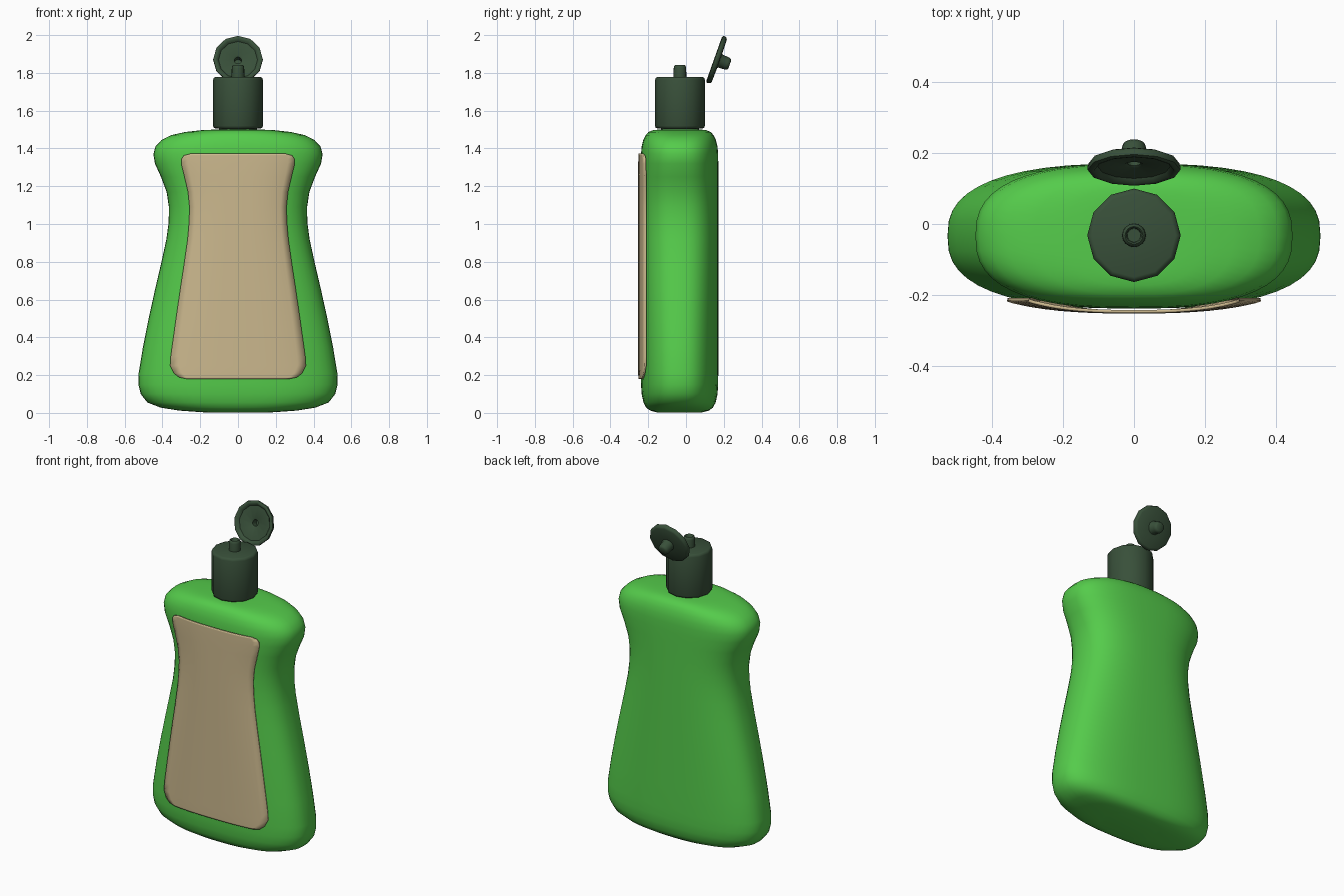
import bpy, bmesh, math
from mathutils import Matrix, Vector

if "Cube" in bpy.data.objects:
    bpy.data.objects.remove(bpy.data.objects["Cube"])


def material(name, rgb):
    m = bpy.data.materials.new(name)
    m.diffuse_color = (*rgb, 1)
    m.use_nodes = True
    m.node_tree.nodes["Principled BSDF"].inputs["Base Color"].default_value = m.diffuse_color
    return m


GREEN = material("bottle green", (0.09, 0.60, 0.07))
TAN = material("label tan", (0.60, 0.48, 0.27))
DARK = material("cap dark green", (0.04, 0.08, 0.042))
CY = -0.034      # depth centre of the bottle
POWER = 2.6      # squareness of the bottle cross-section


def finish(name, bm, mat, angle):
    bmesh.ops.recalc_face_normals(bm, faces=bm.faces[:])
    mesh = bpy.data.meshes.new(name)
    bm.to_mesh(mesh)
    bm.free()
    mesh.materials.append(mat)
    ob = bpy.data.objects.new(name, mesh)
    bpy.context.collection.objects.link(ob)
    bpy.context.view_layer.objects.active = ob
    ob.select_set(True)
    bpy.ops.object.shade_smooth_by_angle(angle=math.radians(angle))
    ob.select_set(False)
    return ob


def bridge(bm, a, b):
    n = len(a)
    for i in range(n):
        bm.faces.new((a[i], a[(i + 1) % n], b[(i + 1) % n], b[i]))


def revolve(name, profile, matrix, sides=12):
    """Closed solid from (radius, height) points, capped at both ends."""
    bm = bmesh.new()
    rings = [[bm.verts.new(matrix @ Vector((r * math.cos(t), r * math.sin(t), h)))
              for t in (2 * math.pi * i / sides for i in range(sides))]
             for r, h in profile]
    for a, b in zip(rings, rings[1:]):
        bridge(bm, a, b)
    bm.faces.new(rings[0])
    bm.faces.new(rings[-1])
    return finish(name, bm, DARK, 50)


def lerp(table, z, k):
    for p, q in zip(table, table[1:]):
        if z <= q[0]:
            f = max(0, (z - p[0]) / (q[0] - p[0]))
            return p[k] + (q[k] - p[k]) * f
    return table[-1][k]


# Bottle: (height, half width, half depth)
BODY = [(0.003, 0.18, 0.12), (0.012, 0.31, 0.155), (0.028, 0.41, 0.177),
        (0.055, 0.48, 0.191), (0.10, 0.515, 0.201), (0.15, 0.527, 0.204),
        (0.21, 0.526, 0.205), (0.35, 0.503, 0.205), (0.50, 0.473, 0.205),
        (0.65, 0.440, 0.205), (0.80, 0.405, 0.205), (0.92, 0.379, 0.205),
        (1.01, 0.367, 0.205), (1.09, 0.366, 0.205), (1.17, 0.378, 0.205),
        (1.25, 0.408, 0.205), (1.32, 0.440, 0.205), (1.37, 0.448, 0.204),
        (1.41, 0.437, 0.201), (1.445, 0.405, 0.192), (1.47, 0.355, 0.18),
        (1.487, 0.28, 0.165), (1.497, 0.19, 0.14), (1.50, 0.12, 0.11)]

bm = bmesh.new()
rings = []
for z, w, d in BODY:
    ring = []
    for i in range(48):
        c, s = math.cos(i * math.pi / 24), math.sin(i * math.pi / 24)
        ring.append(bm.verts.new((
            w * math.copysign(abs(c) ** (2 / POWER), c),
            CY + d * math.copysign(abs(s) ** (2 / POWER), s), z)))
    rings.append(ring)
for a, b in zip(rings, rings[1:]):
    bridge(bm, a, b)
bm.faces.new(rings[0])
bm.faces.new(rings[-1])
finish("bottle", bm, GREEN, 60)

# Label: thin plate following the bottle front, (height, half width)
LABEL = [(0.18, 0.27), (0.188, 0.31), (0.21, 0.338), (0.25, 0.357), (0.30, 0.354),
         (0.40, 0.34), (0.50, 0.326), (0.65, 0.304), (0.80, 0.281), (0.92, 0.264),
         (1.01, 0.256), (1.09, 0.254), (1.17, 0.262), (1.25, 0.281), (1.32, 0.298),
         (1.345, 0.297), (1.363, 0.284), (1.372, 0.25)]
bm = bmesh.new()
rows = []
for z, half in LABEL:
    w, d = lerp(BODY, z, 1), lerp(BODY, z, 2)
    row = []
    for i in range(17):
        x = half * (i / 8 - 1)
        y = CY - d * (1 - abs(x / w) ** POWER) ** (1 / POWER)
        row.append(bm.verts.new((x, y - 0.005, z)))
    rows.append(row)
for a, b in zip(rows, rows[1:]):
    for i in range(16):
        bm.faces.new((a[i], a[i + 1], b[i + 1], b[i]))
label = finish("label", bm, TAN, 50)
solid = label.modifiers.new("thickness", "SOLIDIFY")
solid.thickness = 0.009
solid.offset = -1

# Neck, cap and hollow nozzle
upright = Matrix.Translation((0, CY + 0.002, 0))
revolve("neck", [(0.10, 1.47), (0.10, 1.53)], upright)
revolve("cap", [(0.118, 1.505), (0.128, 1.509), (0.132, 1.52), (0.132, 1.763),
                (0.128, 1.774), (0.118, 1.778)], upright)
revolve("nozzle", [(0.034, 1.76), (0.033, 1.825), (0.030, 1.837), (0.025, 1.841),
                   (0.021, 1.838), (0.019, 1.80)], upright, 16)

# Open lid: dished disc with a hollow peg, leaning backward
lean = math.atan2(0.335, 0.942)
tilted = (Matrix.Translation((0, 0.149, 1.874))
          @ Matrix.Rotation(-math.pi / 2 - lean, 4, "X"))
revolve("lid", [(0.017, 0.06), (0.019, 0.024), (0.028, 0.018), (0.103, 0.015),
                (0.113, 0.002), (0.122, 0.0), (0.131, 0.004), (0.132, 0.012),
                (0.128, 0.024), (0.118, 0.029), (0.04, 0.031), (0.036, 0.036),
                (0.034, 0.072), (0.030, 0.083), (0.022, 0.088)], tilted)
